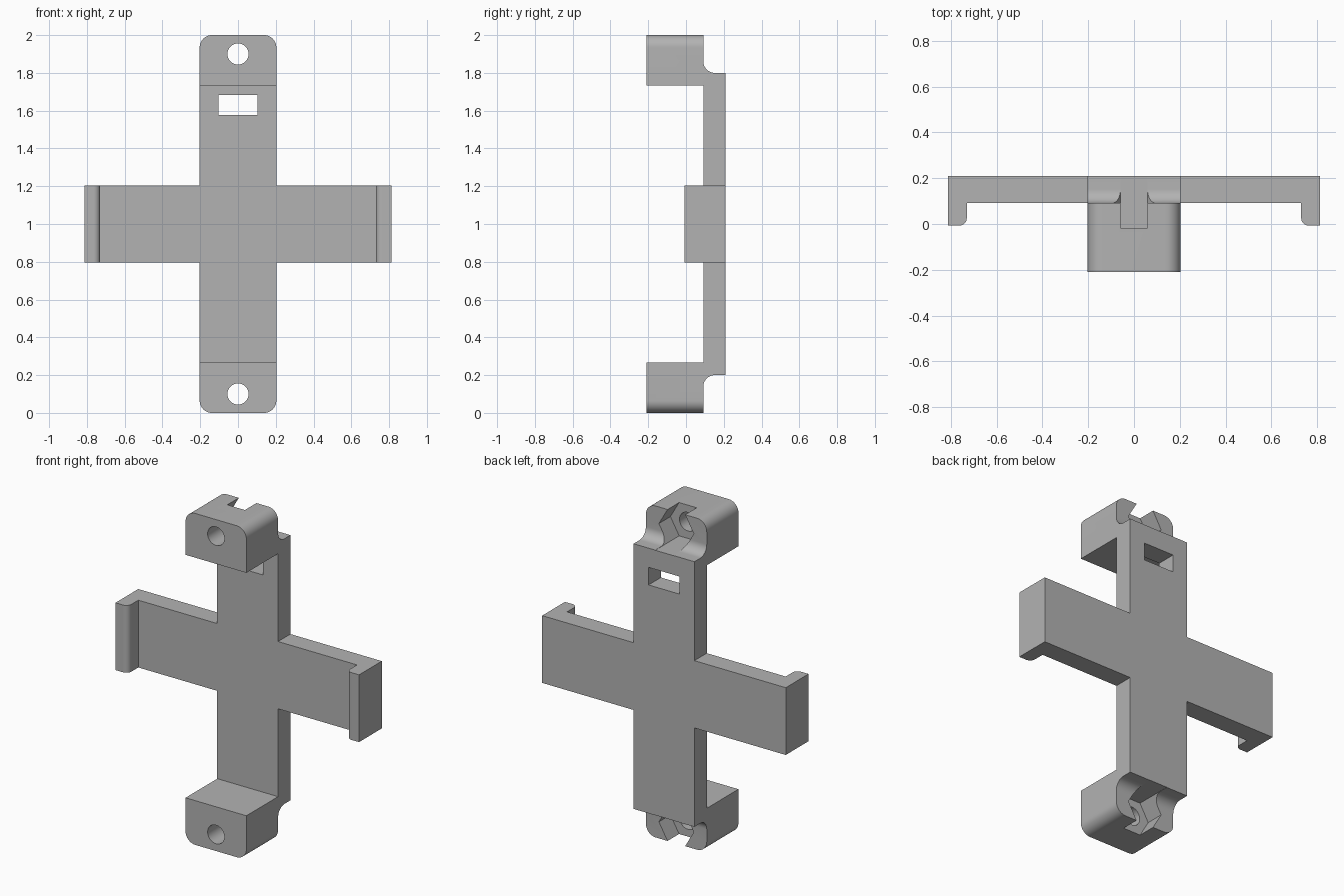
import bpy, bmesh
from math import pi, cos, sin, radians
from mathutils import Vector

cube = bpy.data.objects.get("Cube")
if cube:
    bpy.data.objects.remove(cube, do_unlink=True)

HALF_W, BACK, PLATE, LIP = 0.203, 0.21, 0.092, -0.007
HOLE_Z, END_R, COVE_R = 0.1, 0.065, 0.06

grey = bpy.data.materials.new("plain grey")
grey.use_nodes = True
grey.diffuse_color = (0.45, 0.45, 0.45, 1)
grey.node_tree.nodes["Principled BSDF"].inputs["Base Color"].default_value = grey.diffuse_color


def arc(cx, cy, r, start, end, n=10):
    angles = [radians(start + (end - start) * i / n) for i in range(n + 1)]
    return [(cx + r * cos(a), cy + r * sin(a)) for a in angles]


def prism(name, outline, place, low, high, bevel_rule=None):
    """Extrude a 2D outline; place(u, v, w) gives the 3D point."""
    bm = bmesh.new()
    base = bm.faces.new([bm.verts.new(place(u, v, low)) for u, v in outline])
    shift = Vector(place(0, 0, high)) - Vector(place(0, 0, low))
    top = bmesh.ops.extrude_face_region(bm, geom=[base], use_keep_orig=True)
    moved = [g for g in top["geom"] if isinstance(g, bmesh.types.BMVert)]
    bmesh.ops.translate(bm, verts=moved, vec=shift)
    bmesh.ops.recalc_face_normals(bm, faces=bm.faces)
    if bevel_rule:
        edges = [e for e in bm.edges if bevel_rule(e)]
        bmesh.ops.bevel(bm, geom=edges, offset=END_R, segments=10, profile=0.5, affect='EDGES')
    mesh = bpy.data.meshes.new(name)
    bm.to_mesh(mesh)
    bm.free()
    mesh.materials.append(grey)
    obj = bpy.data.objects.new(name, mesh)
    bpy.context.collection.objects.link(obj)
    return obj


def combine(target, tool, operation):
    mod = target.modifiers.new(operation.lower(), 'BOOLEAN')
    mod.operation, mod.solver, mod.object = operation, 'EXACT', tool
    bpy.context.view_layer.objects.active = target
    bpy.ops.object.modifier_apply(modifier=mod.name)
    bpy.data.objects.remove(tool, do_unlink=True)


def along_x(u, v, w):
    return (w, u, v)


def along_y(u, v, w):
    return (u, w, v)


def along_z(u, v, w):
    return (u, v, w)


# Upright with a mounting block at each end and a cove behind each block
lower = [(PLATE, 1), (PLATE, 0.267), (-BACK, 0.267), (-BACK, 0), (PLATE, 0)]
lower += arc(PLATE + COVE_R, 0.2 - COVE_R, COVE_R, 180, 90) + [(BACK, 0.2)]
upper = [(y, 2 - z) for y, z in reversed(lower[1:])]


def outer_corner(e):
    a, b = (v.co for v in e.verts)
    return abs(a.y - b.y) > 0.2 and abs((a.z + b.z) / 2 - 1) > 0.99


bracket = prism("bracket", lower[1:] + upper, along_x, -HALF_W, HALF_W, outer_corner)

# Cross arm with a rounded lip at each tip
side = [(0.813, BACK), (0.813, LIP)] + arc(0.763, LIP + 0.033, 0.033, 270, 180) + [(0.73, PLATE)]
arm = prism("cross_arm", side + [(-x, y) for x, y in reversed(side)], along_z, 0.797, 1.203)
combine(bracket, arm, 'UNION')

# Screw holes and hexagonal nut pockets
for z in (HOLE_Z, 2 - HOLE_Z):
    hole = prism("screw_hole", arc(0, z, 0.056, 0, 360, 40)[:-1], along_y, -0.4, 0.4)
    combine(bracket, hole, 'DIFFERENCE')
    pocket = prism("nut_pocket", arc(0, z, 0.1165, 0, 360, 6)[:-1], along_y, -0.018, 0.4)
    combine(bracket, pocket, 'DIFFERENCE')

# Strap slot
slot = [(-0.103, 1.578), (0.103, 1.578), (0.103, 1.684), (-0.103, 1.684)]
combine(bracket, prism("strap_slot", slot, along_y, 0, 0.4), 'DIFFERENCE')

bpy.ops.object.select_all(action='DESELECT')
bracket.select_set(True)
bpy.context.view_layer.objects.active = bracket
bpy.ops.object.shade_smooth_by_angle(angle=radians(30))
